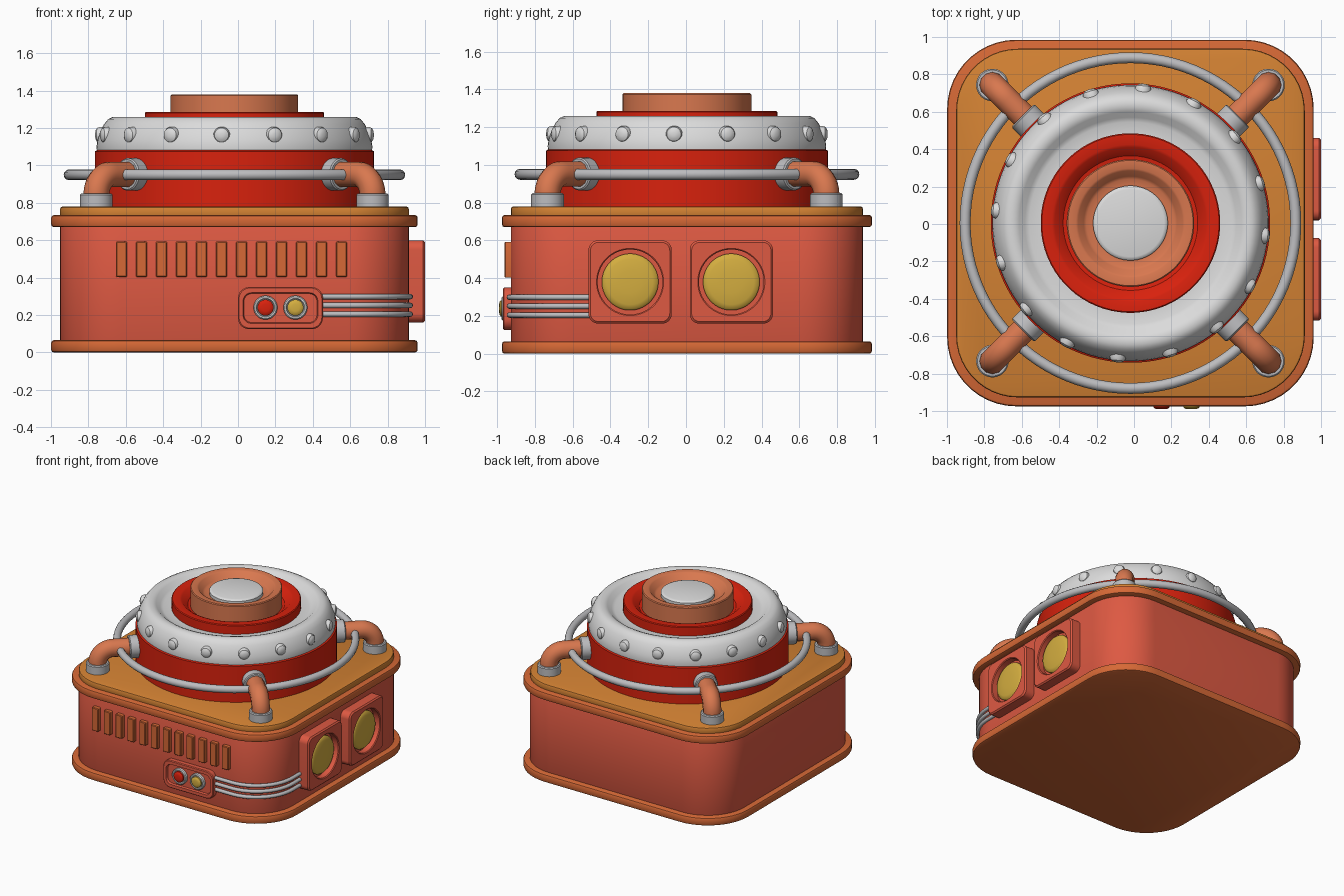
import bpy, bmesh, math
from mathutils import Matrix, Vector

if "Cube" in bpy.data.objects:
    bpy.data.objects.remove(bpy.data.objects["Cube"])

CENTRE = Vector((-0.019, 0.005, 0))
UP = Matrix.Identity(4)
FRONT = Matrix(((1, 0, 0, 0), (0, 0, -1, 0), (0, 1, 0, 0), (0, 0, 0, 1)))
RIGHT = Matrix(((0, 0, 1, 0), (1, 0, 0, 0), (0, 1, 0, 0), (0, 0, 0, 1)))


def material(name, rgb):
    m = bpy.data.materials.new(name)
    m.diffuse_color = [((c + 0.055) / 1.055) ** 2.4 for c in rgb] + [1]
    m.use_nodes = True
    m.node_tree.nodes["Principled BSDF"].inputs["Base Color"].default_value = m.diffuse_color
    return m


BODY = material("brick_red", (0.87, 0.35, 0.26))
TRIM = material("rust_orange", (0.84, 0.41, 0.21))
PLATE = material("ochre_orange", (0.83, 0.51, 0.20))
RED = material("bright_red", (0.85, 0.13, 0.05))
WHITE = material("pale_grey", (0.86, 0.86, 0.86))
STEEL = material("steel_grey", (0.74, 0.74, 0.75))
COPPER = material("copper", (0.85, 0.47, 0.31))
YELLOW = material("mustard_yellow", (0.83, 0.68, 0.25))


def circ(r, n=48, c=(0, 0)):
    return [(c[0] + r * math.cos((i + .5) * math.tau / n),
             c[1] + r * math.sin((i + .5) * math.tau / n)) for i in range(n)]


def rrect(hx, hy, r, c=(0, 0), n=12):
    pts = []
    for k, (sx, sy) in enumerate(((1, 1), (-1, 1), (-1, -1), (1, -1))):
        for j in range(n):
            a = (k + j / (n - 1)) * math.pi / 2
            pts.append((c[0] + sx * (hx - r) + r * math.cos(a),
                        c[1] + sy * (hy - r) + r * math.sin(a)))
    return pts


def smooth(ob, angle=35):
    bpy.ops.object.select_all(action='DESELECT')
    ob.select_set(True)
    bpy.context.view_layer.objects.active = ob
    bpy.ops.object.shade_smooth_by_angle(angle=math.radians(angle))


def loft(name, rings, mat, frame=UP):
    """Skin a stack of (2D ring, height) sections and cap both ends."""
    bm = bmesh.new()
    vs = [[bm.verts.new(frame @ Vector((u, v, h))) for u, v in pts] for pts, h in rings]
    n = len(vs[0])
    for a, b in zip(vs, vs[1:]):
        for i in range(n):
            j = (i + 1) % n
            bm.faces.new((a[i], a[j], b[j], b[i]))
    bm.faces.new(vs[0][::-1])
    bm.faces.new(vs[-1])
    bmesh.ops.recalc_face_normals(bm, faces=bm.faces)
    me = bpy.data.meshes.new(name)
    bm.to_mesh(me)
    bm.free()
    me.materials.append(mat)
    ob = bpy.data.objects.new(name, me)
    ob.location = CENTRE
    bpy.context.collection.objects.link(ob)
    smooth(ob)
    return ob


def lathe(name, profile, mat, frame=UP, c=(0, 0), n=48):
    return loft(name, [(circ(r, n, c), h) for r, h in profile], mat, frame)


def slab(name, half, r, z0, z1, b, mat):
    prof = [(b, z0), (b * .3, z0 + b * .3), (0, z0 + b), (0, z1 - b), (b * .3, z1 - b * .3), (b, z1)]
    return loft(name, [(rrect(half - d, half - d, r - d), z) for d, z in prof], mat)


def tube(name, pts, radius, mat, cyclic=False):
    cu = bpy.data.curves.new(name, 'CURVE')
    cu.dimensions = '3D'
    cu.bevel_depth = radius
    cu.bevel_resolution = 4
    sp = cu.splines.new('POLY')
    sp.points.add(len(pts) - 1)
    for p, q in zip(sp.points, pts):
        p.co = (*q, 1)
    sp.use_cyclic_u = cyclic
    cu.materials.append(mat)
    ob = bpy.data.objects.new(name, cu)
    ob.location = CENTRE
    bpy.context.collection.objects.link(ob)
    bpy.ops.object.select_all(action='DESELECT')
    ob.select_set(True)
    bpy.context.view_layer.objects.active = ob
    bpy.ops.object.convert(target='MESH')
    smooth(bpy.context.object)


# Housing: base flange, body, upper flange, top plate
slab("base_flange", 0.98, 0.37, 0, 0.066, 0.015, TRIM)
slab("body", 0.933, 0.33, 0.03, 0.70, 0.005, BODY)
slab("upper_flange", 0.98, 0.37, 0.67, 0.735, 0.015, TRIM)
slab("top_plate", 0.932, 0.33, 0.72, 0.78, 0.012, PLATE)

# Drum, domed collar, hub and knob
lathe("drum", [(.747, .77), (.747, 1.075), (.735, 1.082)], RED, n=96)
lathe("collar", [(.735, 1.07), (.738, 1.10), (.732, 1.14), (.718, 1.18), (.698, 1.22), (.675, 1.248),
                 (.65, 1.26), (.62, 1.26), (.595, 1.25), (.565, 1.222), (.54, 1.212), (.47, 1.212)],
      WHITE, n=96)
lathe("hub", [(.48, 1.18), (.48, 1.28), (.474, 1.286), (.42, 1.286), (.405, 1.28),
              (.36, 1.235), (.33, 1.23)], RED, n=72)
lathe("knob", [(.341, 1.2), (.341, 1.374), (.335, 1.38), (.292, 1.38), (.28, 1.374),
               (.25, 1.335), (.235, 1.325), (.19, 1.325)], COPPER, n=64)
lathe("knob_cap", [(.2, 1.31), (.2, 1.35), (.193, 1.358), (.18, 1.362)], WHITE)

# Sixteen rivets around the collar
for k in range(16):
    f = Matrix.Rotation(math.radians(-5.4 + 22.5 * k), 4, 'Z') @ Matrix.Translation((0, 0, 1.163)) @ RIGHT
    lathe(f"rivet_{k + 1}", [(.044, .69), (.044, .722), (.038, .737), (.025, .745), (.01, .748)],
          WHITE, f, n=16)

# Hoop around the drum
tube("hoop", [(.884 * math.cos(i * math.tau / 96), .884 * math.sin(i * math.tau / 96), .95)
              for i in range(96)], 0.029, STEEL, True)

# Four corner pipes with a foot and a wall collar each
for k in range(4):
    rot = Matrix.Rotation(math.radians(45 + 90 * k), 4, 'Z')
    bend = [(.934 + .11 * math.cos(a), 0, .842 + .11 * math.sin(a))
            for a in (i * math.pi / 24 for i in range(13))]
    path = [(1.044, 0, .79)] + bend + [(.74, 0, .952)]
    tube(f"pipe_{k + 1}", [rot @ Vector(p) for p in path], 0.069, COPPER)
    lathe(f"pipe_foot_{k + 1}", [(.087, .77), (.087, .843), (.08, .85), (.06, .85)],
          STEEL, rot @ Matrix.Translation((1.044, 0, 0)), n=32)
    lathe(f"pipe_collar_{k + 1}", [(.087, .72), (.087, .806), (.08, .813), (.06, .813)],
          STEEL, rot @ Matrix.Translation((0, 0, .952)) @ RIGHT, n=32)

# Row of vent slats on the front
for k in range(12):
    c = (-.604 + .107 * k, .498)
    loft(f"vent_slat_{k + 1}", [(rrect(.029, .095, .006, c, 4), .92), (rrect(.029, .095, .006, c, 4), .962),
                                (rrect(.024, .09, .004, c, 4), .967)], TRIM, FRONT)

# Front control panel with two buttons
c = (.246, .2375)
loft("control_panel", [(rrect(.227, .1125, .06, c), .92), (rrect(.227, .1125, .06, c), .968),
                       (rrect(.221, .1065, .056, c), .974), (rrect(.2, .082, .045, c), .974),
                       (rrect(.195, .077, .042, c), .957)], BODY, FRONT)
for name, x, mat in (("red", .166, RED), ("yellow", .326, YELLOW)):
    lathe(name + "_button_ring", [(.064, .95), (.064, .976), (.058, .982), (.05, .982), (.045, .97)],
          WHITE, FRONT, (x, .24), 32)
    lathe(name + "_button", [(.043, .96), (.043, .985), (.035, .992), (.02, .995)],
          mat, FRONT, (x, .24), 32)

# Two lamps on the right side
for name, y in (("front", -.301), ("rear", .235)):
    c = (y, .38)
    loft(name + "_lamp_housing", [(rrect(.22, .22, .05, c), .92), (rrect(.22, .22, .05, c), 1.009),
                                  (rrect(.21, .21, .044, c), 1.019), (circ(.178, 48, c), 1.019),
                                  (circ(.172, 48, c), 1.013), (circ(.172, 48, c), .965)], BODY, RIGHT)
    lathe(name + "_lamp", [(.15, .95), (.15, .985), (.142, .995), (.12, 1.002), (.06, 1.007), (.02, 1.008)],
          YELLOW, RIGHT, c)

# Three cables wrapping the front right corner
for k, z in enumerate((.205, .252, .299)):
    arc = [(.61 + .33 * math.cos(a), -.61 + .33 * math.sin(a), z)
           for a in (-math.pi / 2 + i * math.pi / 32 for i in range(17))]
    tube(f"cable_{k + 1}", [(.46, -.94, z)] + arc + [(.94, -.50, z)], 0.0145, STEEL)
